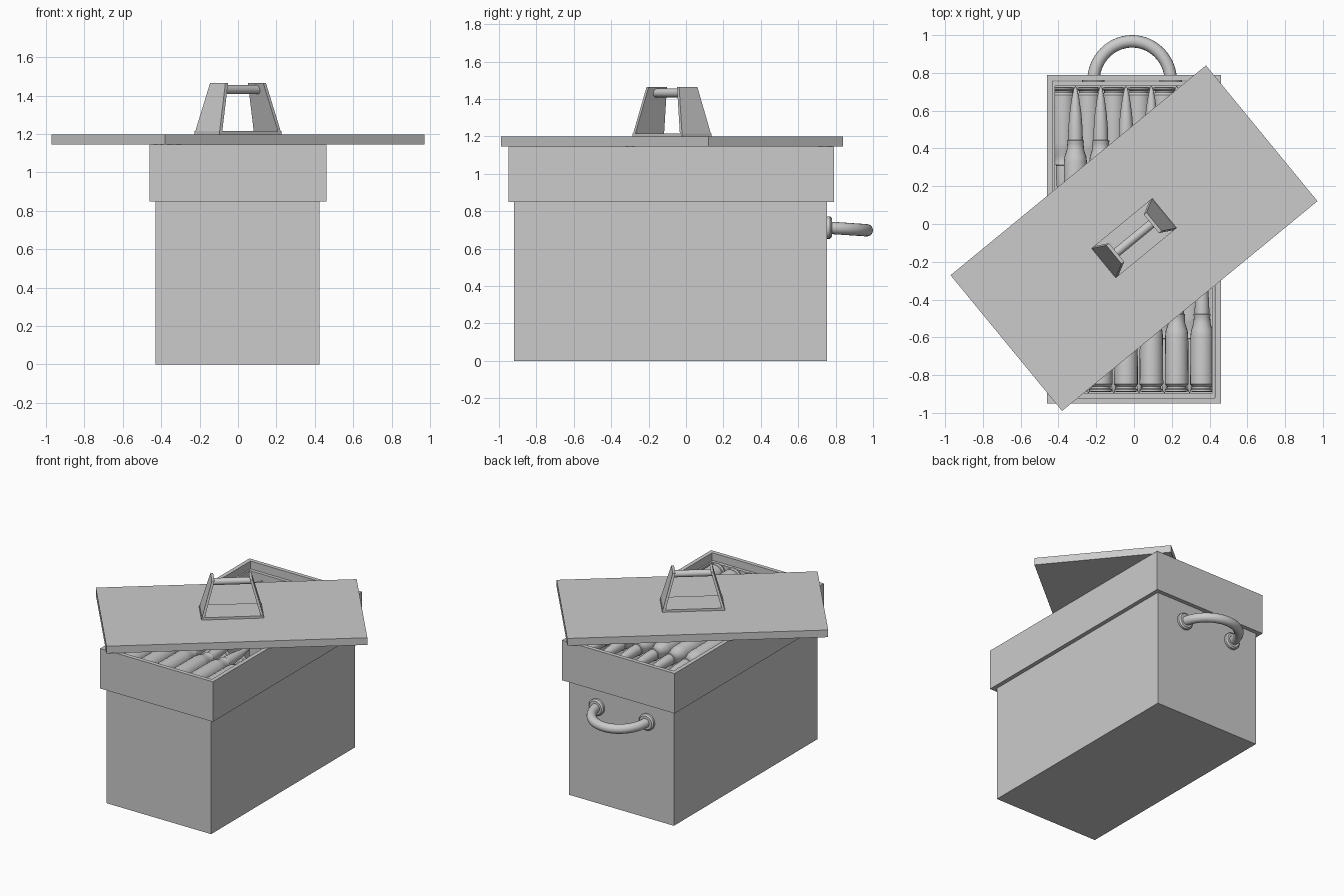
import bpy, bmesh, math
from mathutils import Matrix, Vector

if "Cube" in bpy.data.objects:
    bpy.data.objects.remove(bpy.data.objects["Cube"])

grey = bpy.data.materials.new("plain_grey")
grey.diffuse_color = (0.6, 0.6, 0.6, 1)
grey.use_nodes = True
grey.node_tree.nodes["Principled BSDF"].inputs["Base Color"].default_value = grey.diffuse_color


def finish(name, bm, matrix=None, smooth=False):
    bmesh.ops.recalc_face_normals(bm, faces=bm.faces)
    me = bpy.data.meshes.new(name)
    bm.to_mesh(me)
    bm.free()
    me.materials.append(grey)
    if smooth:
        me.polygons.foreach_set("use_smooth", [True] * len(me.polygons))
        me.set_sharp_from_angle(angle=math.radians(35))
    ob = bpy.data.objects.new(name, me)
    bpy.context.collection.objects.link(ob)
    if matrix is not None:
        ob.matrix_world = matrix
    return ob


def skin(loops, cap_first=False, cap_last=False, closed=False):
    """Join a row of point loops with quads."""
    bm = bmesh.new()
    rows = [[bm.verts.new(p) for p in loop] for loop in loops]
    n = len(rows[0])
    pairs = list(zip(rows, rows[1:])) + ([(rows[-1], rows[0])] if closed else [])
    for a, b in pairs:
        for i in range(n):
            j = (i + 1) % n
            bm.faces.new((a[i], a[j], b[j], b[i]))
    if cap_first:
        bm.faces.new(rows[0])
    if cap_last:
        bm.faces.new(rows[-1])
    return bm


def rect(x0, x1, y0, y1, z):
    return [(x0, y0, z), (x1, y0, z), (x1, y1, z), (x0, y1, z)]


def shell(name, x0, x1, y0, y1, z0, z1, tx, ty, floor=None):
    """Rectangular wall ring, or an open box when a floor height is given."""
    inner = (x0 + tx, x1 - tx, y0 + ty, y1 - ty)
    loops = [rect(x0, x1, y0, y1, z0), rect(x0, x1, y0, y1, z1), rect(*inner, z1),
             rect(*inner, z0 if floor is None else floor)]
    box = floor is not None
    return finish(name, skin(loops, box, box, closed=not box))


def lathe(profile, seg=20):
    return skin([[(r * math.cos(2 * math.pi * i / seg), r * math.sin(2 * math.pi * i / seg), t)
                  for i in range(seg)] for r, t in profile], True, True)


# Box body and wider rim band
shell("box_body", -0.43, 0.425, -0.92, 0.755, 0, 1.09, 0.012, 0.025, floor=0.03)
shell("box_rim", -0.46, 0.46, -0.95, 0.79, 0.85, 1.145, 0.03, 0.03)

# Lid, turned on top of the box
lid_m = Matrix.Translation((0, -0.075, 0)) @ Matrix.Rotation(math.radians(39.4), 4, 'Z')
lid = (-0.875, 0.875, -0.465, 0.465)
finish("lid", skin([rect(*lid, 1.145), rect(*lid, 1.198)], True, True), lid_m)

# Lid handle: base plate, two leaning tapered ends, round grip
base = (-0.21, 0.21, -0.102, 0.102)
finish("lid_handle_base", skin([rect(*base, 1.198), rect(*base, 1.215)], True, True), lid_m)
for side, s in (("left", -1), ("right", 1)):
    loops = [[(s * u, -w, z), (s * u, w, z), (s * (u - 0.018), w, z), (s * (u - 0.018), -w, z)]
             for u, w, z in ((0.21, 0.102, 1.2), (0.137, 0.063, 1.465))]
    finish("lid_handle_end_" + side, skin(loops, True, True), lid_m)
grip_m = lid_m @ Matrix.Translation((0, 0, 1.432)) @ Matrix.Rotation(math.pi / 2, 4, 'Y')
finish("lid_handle_grip", lathe([(0.024, -0.135), (0.024, 0.135)]), grip_m, True)

# Sagging carry loop on the back end
loops = []
steps, seg, r = 28, 16, 0.033
for k in range(steps + 1):
    a = math.pi * k / steps
    c = Vector((-0.01 - 0.205 * math.cos(a), 0.755 + 0.212 * math.sin(a),
                0.712 - 0.014 * math.sin(a)))
    tangent = Vector((0.205 * math.sin(a), 0.212 * math.cos(a), 0)).normalized()
    side = tangent.cross(Vector((0, 0, 1)))
    loops.append([c + side * r * math.cos(2 * math.pi * i / seg)
                  + Vector((0, 0, r * math.sin(2 * math.pi * i / seg))) for i in range(seg)])
finish("carry_loop", skin(loops, True, True), None, True)

# Round collars where the loop meets the box
for side, x in (("left", -0.215), ("right", 0.195)):
    m = Matrix.Translation((x, 0.752, 0.712)) @ Matrix.Rotation(-math.pi / 2, 4, 'X')
    finish("loop_collar_" + side, lathe([(0.06, 0), (0.06, 0.018), (0.05, 0.028), (0.03, 0.028)]),
           m, True)

# Cartridges: base rim, groove, case, shoulder, neck, pointed tip
cartridge = [(0.045, 0), (0.062, 0.004), (0.062, 0.014), (0.051, 0.02), (0.051, 0.03),
             (0.063, 0.042), (0.061, 0.30), (0.058, 0.325), (0.045, 0.365), (0.043, 0.40),
             (0.045, 0.405), (0.045, 0.412), (0.039, 0.414), (0.038, 0.47), (0.032, 0.55),
             (0.021, 0.63), (0.009, 0.685), (0.002, 0.70)]
# Upper layer points to the back, lower layer nests between and points to the front
layers = (("upper", -0.31, 1.04, -1, (-0.89, 0.03)), ("lower", -0.375, 0.925, 1, (0.725, -0.195)))
for layer, x0, z, turn, starts in layers:
    for row, y in enumerate(starts):
        for col in range(6):
            m = Matrix.Translation((x0 + 0.134 * col, y, z)) @ Matrix.Rotation(
                turn * math.pi / 2, 4, 'X')
            finish(f"cartridge_{layer}_{row}_{col}", lathe(cartridge), m, True)
